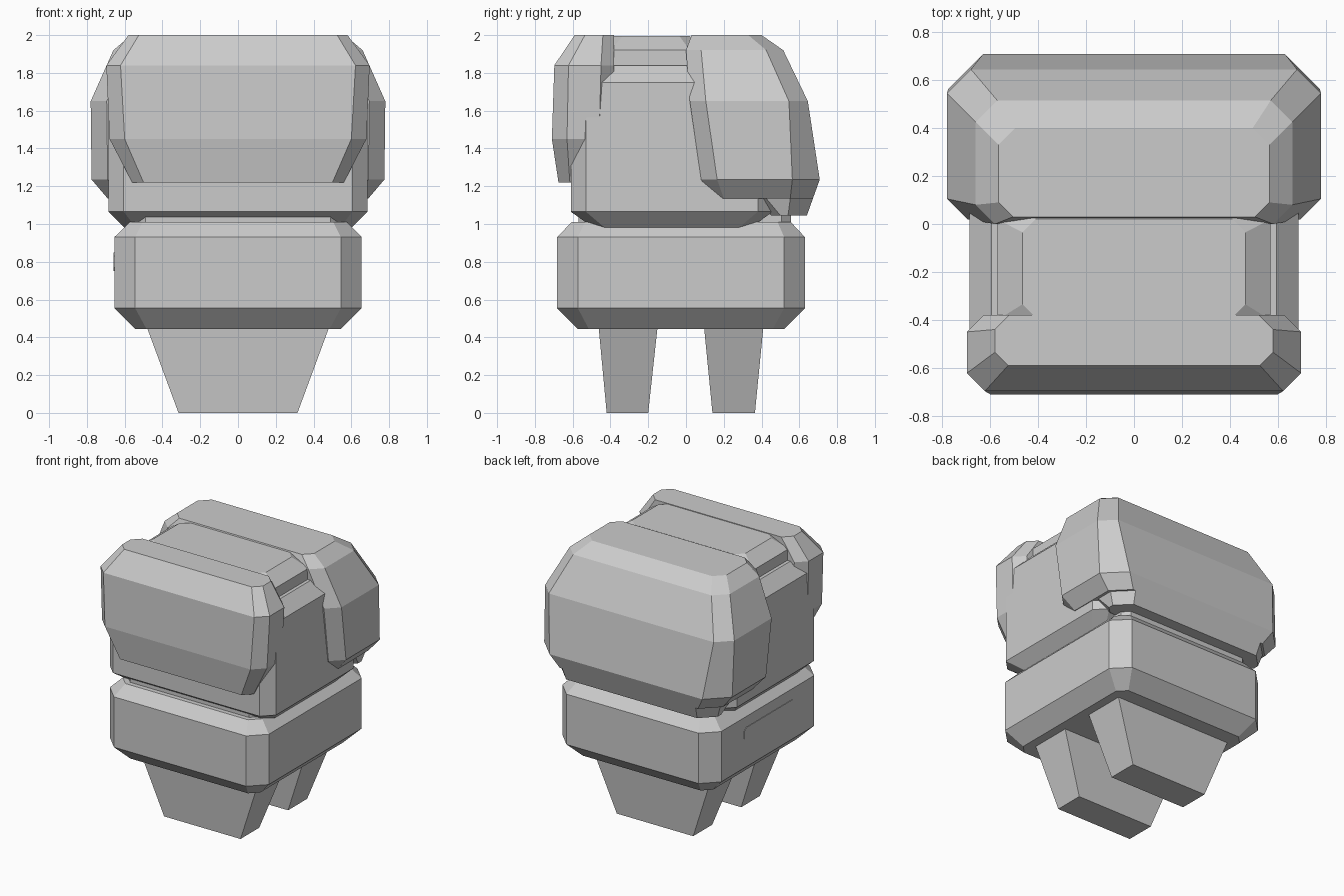
import bpy, bmesh

grey = bpy.data.materials.new("plain_grey")
grey.diffuse_color = (0.6, 0.6, 0.6, 1)


def ring(z, hx, y0, y1, cf, cb):
    """Rectangle with cut corners: cf at the front, cb at the back."""
    right = [(hx - cf, y0), (hx, y0 + cf), (hx, y1 - cb), (hx - cb, y1)]
    left = [(-x, y) for x, y in reversed(right)]
    return [(x, y, z) for x, y in right + left]


def box_ring(z, hx, y0, y1):
    return [(-hx, y0, z), (hx, y0, z), (hx, y1, z), (-hx, y1, z)]


def loft(name, rings):
    """Skin a stack of rings and cap both ends."""
    bm = bmesh.new()
    vs = [[bm.verts.new(p) for p in r] for r in rings]
    n = len(vs[0])
    for a, b in zip(vs, vs[1:]):
        for i in range(n):
            j = (i + 1) % n
            bm.faces.new((a[i], a[j], b[j], b[i]))
    bm.faces.new(vs[0][::-1])
    bm.faces.new(vs[-1])
    bmesh.ops.recalc_face_normals(bm, faces=bm.faces)
    me = bpy.data.meshes.new(name)
    bm.to_mesh(me)
    bm.free()
    me.materials.append(grey)
    ob = bpy.data.objects.new(name, me)
    bpy.context.collection.objects.link(ob)
    return ob


# Two wide tapered legs
loft("front_leg", [box_ring(0, 0.315, -0.42, -0.20), box_ring(0.46, 0.485, -0.463, -0.15)])
loft("back_leg", [box_ring(0, 0.315, 0.14, 0.365), box_ring(0.46, 0.485, 0.095, 0.41)])

# Lower block with bevelled edges
loft("lower_block", [
    ring(0.445, 0.545, -0.575, 0.52, 0.06, 0.06),
    ring(0.555, 0.655, -0.683, 0.63, 0.11, 0.11),
    ring(0.93, 0.655, -0.683, 0.63, 0.11, 0.11),
    ring(1.01, 0.575, -0.605, 0.555, 0.07, 0.07)])

# Thin slot plate on the left side of the lower block
bm_x = [-0.652, -0.659]
slot = [(-0.34, 0.77), (-0.32, 0.75), (0.23, 0.75), (0.25, 0.77),
        (0.25, 0.83), (0.23, 0.85), (-0.32, 0.85), (-0.34, 0.83)]
loft("side_slot", [[(x, y, z) for y, z in slot] for x in bm_x])

# Neck between the blocks
loft("neck", [ring(z, 0.54, -0.57, 0.555, 0.05, 0.05) for z in (0.98, 1.055)])

# Main body
loft("body", [
    ring(0.98, 0.60, -0.49, 0.34, 0.06, 0.06),
    ring(1.065, 0.685, -0.61, 0.46, 0.08, 0.08),
    ring(1.55, 0.685, -0.61, 0.46, 0.08, 0.08),
    ring(1.75, 0.685, -0.56, 0.42, 0.08, 0.08),
    ring(1.84, 0.595, -0.53, 0.36, 0.08, 0.08)])

# Raised cap on the body
loft("top_cap", [
    ring(1.80, 0.57, -0.46, 0.08, 0.06, 0.06),
    ring(1.92, 0.57, -0.46, 0.08, 0.06, 0.06),
    ring(1.995, 0.465, -0.39, 0.02, 0.055, 0.055)])

# Front pack
loft("front_pack", [
    ring(1.22, 0.56, -0.675, -0.42, 0.06, 0.05),
    ring(1.45, 0.68, -0.71, -0.39, 0.08, 0.07),
    ring(1.84, 0.697, -0.697, -0.38, 0.075, 0.07),
    ring(2.0, 0.58, -0.59, -0.38, 0.055, 0.06)])

# Large back pack with a lip at the lower rear edge
loft("back_pack", [
    ring(1.045, 0.64, 0.45, 0.64, 0.05, 0.10),
    ring(1.135, 0.67, 0.375, 0.672, 0.05, 0.12),
    ring(1.135, 0.69, 0.14, 0.672, 0.06, 0.12),
    ring(1.235, 0.775, 0.08, 0.708, 0.085, 0.145),
    ring(1.65, 0.78, 0.02, 0.645, 0.085, 0.10),
    ring(1.92, 0.66, 0.0, 0.515, 0.08, 0.09),
    ring(2.0, 0.565, 0.03, 0.40, 0.06, 0.07)])
